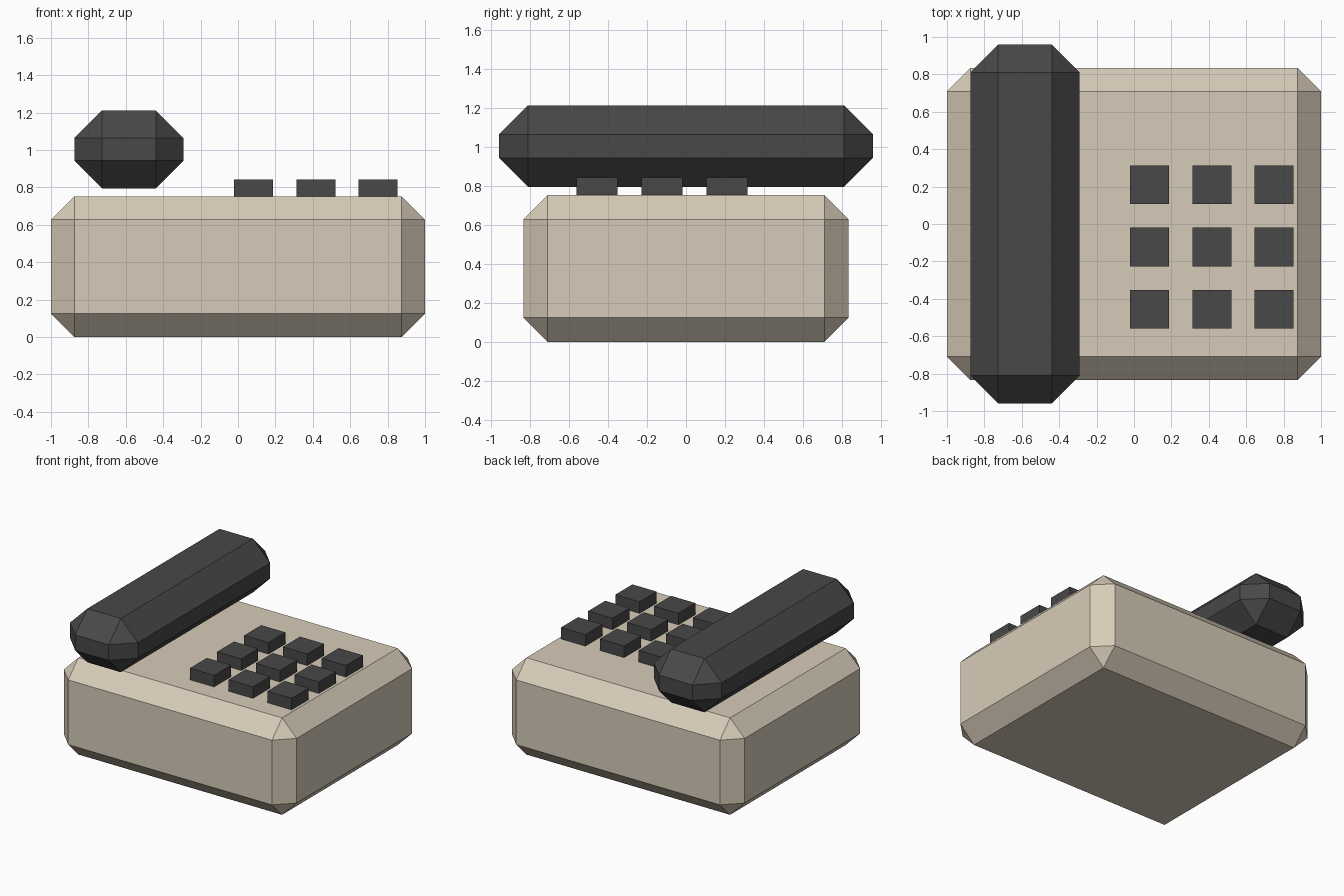
import bpy

if "Cube" in bpy.data.objects:
    bpy.data.objects.remove(bpy.data.objects["Cube"])


def material(name, rgb):
    mat = bpy.data.materials.new(name)
    mat.diffuse_color = (*rgb, 1.0)
    mat.use_nodes = True
    mat.node_tree.nodes["Principled BSDF"].inputs["Base Color"].default_value = mat.diffuse_color
    return mat


def box(name, centre, size, mat, chamfer=0.0):
    bpy.ops.mesh.primitive_cube_add(size=1, location=centre)
    obj = bpy.context.object
    obj.name = name
    obj.scale = size
    bpy.ops.object.transform_apply(location=False, rotation=False, scale=True)
    obj.data.materials.append(mat)
    if chamfer:
        mod = obj.modifiers.new("chamfer", 'BEVEL')
        mod.width = chamfer
        mod.segments = 1
        mod.limit_method = 'NONE'
    return obj


cream = material("cream plastic", (0.68, 0.60, 0.48))
charcoal = material("charcoal plastic", (0.065, 0.065, 0.065))

# Chamfered telephone body
box("body", (0, 0, 0.376), (2.0, 1.667, 0.752), cream, 0.125)

# Handset hovering just above the left side
box("handset", (-0.583, 0, 1.003), (0.583, 1.917, 0.417), charcoal, 0.148)

# Three by three keypad, slightly sunk into the body top
for row in range(3):
    for col in range(3):
        box(f"key_{row + 1}_{col + 1}",
            (0.083 + col * 0.333, 0.21 - row * 0.333, 0.792),
            (0.208, 0.208, 0.1), charcoal)
